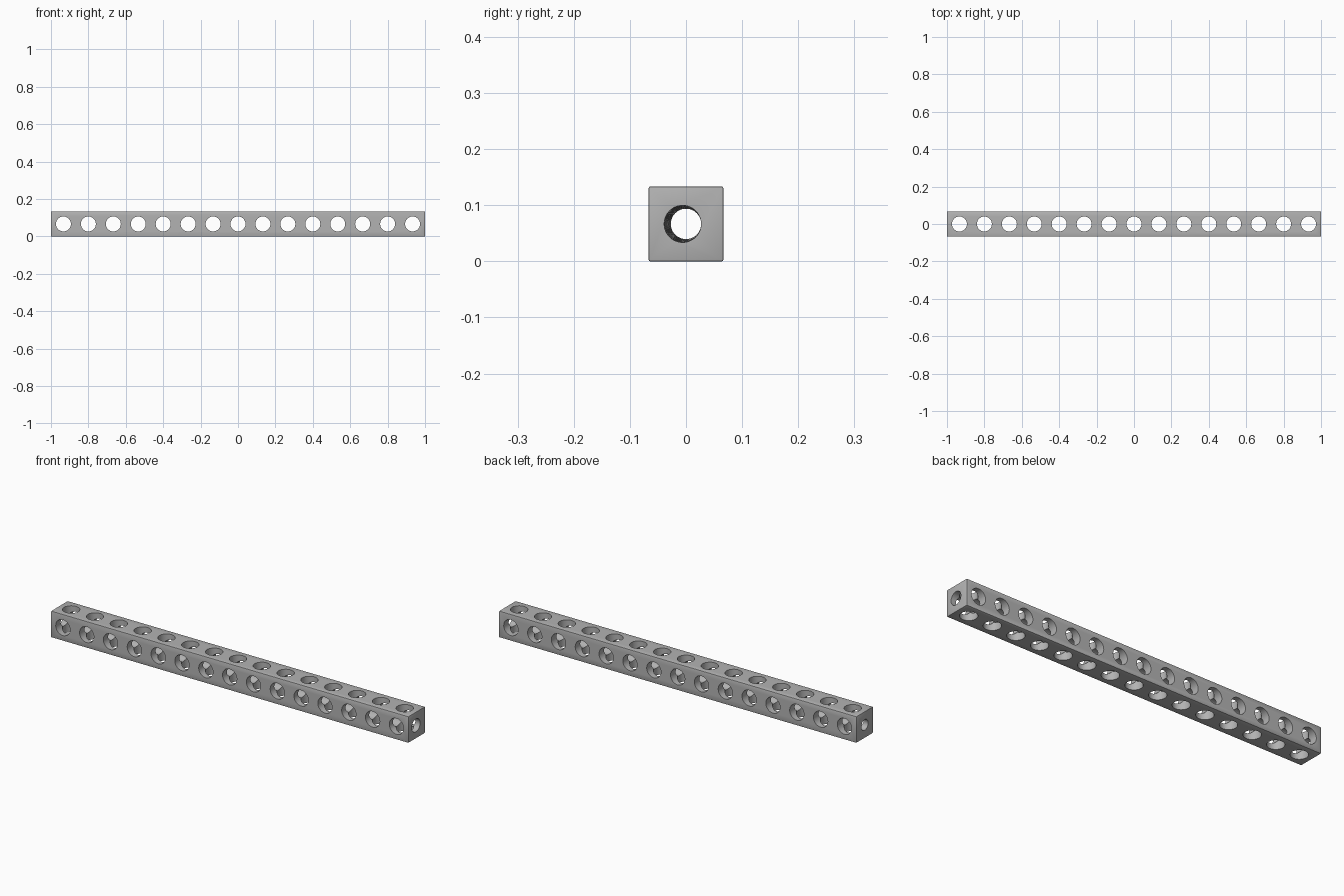
import bpy, bmesh, math
from mathutils import Matrix, Vector

default = bpy.data.objects.get("Cube")
if default:
    bpy.data.objects.remove(default, do_unlink=True)

HOLES = 15
PITCH = 2 / HOLES          # the beam is a row of cubic cells
HALF = PITCH / 2
HOLE_RADIUS = 0.04

grey = bpy.data.materials.new("mid grey")
grey.use_nodes = True
colour = (0.45, 0.45, 0.45, 1)
grey.diffuse_color = colour
grey.node_tree.nodes["Principled BSDF"].inputs["Base Color"].default_value = colour


def make_object(name, bm):
    mesh = bpy.data.meshes.new(name)
    bm.to_mesh(mesh)
    bm.free()
    mesh.materials.append(grey)
    obj = bpy.data.objects.new(name, mesh)
    bpy.context.collection.objects.link(obj)
    return obj


def hole_row(name, axis):
    """One straight cutter per cell, running along y or z."""
    bm = bmesh.new()
    for i in range(HOLES):
        x = (i - (HOLES - 1) / 2) * PITCH
        place = Matrix.Translation((x, 0, HALF)) @ Matrix.Rotation(
            math.pi / 2 if axis == "y" else 0, 4, "X")
        bmesh.ops.create_cone(bm, cap_ends=True, segments=48, radius1=HOLE_RADIUS,
                              radius2=HOLE_RADIUS, depth=2 * PITCH, matrix=place)
    return make_object(name, bm)


def long_bore(name):
    """Slightly tapered, skewed bore through the full length."""
    bm = bmesh.new()
    place = Matrix.Translation((0, 0, HALF)) @ Matrix.Rotation(math.pi / 2, 4, "Y")
    bmesh.ops.create_cone(bm, cap_ends=True, segments=48, radius1=0.027,
                          radius2=0.033, depth=2.02, matrix=place)
    for v in bm.verts:
        if v.co.x > 0:
            v.co += Vector((0, -0.006, 0))
    return make_object(name, bm)


# Square beam with softened edges
bm = bmesh.new()
bmesh.ops.create_cube(bm, size=1, matrix=Matrix.Translation((0, 0, HALF))
                      @ Matrix.Diagonal((2, PITCH, PITCH, 1)))
bmesh.ops.bevel(bm, geom=bm.edges[:], offset=0.003, segments=2,
                profile=0.5, affect="EDGES")
beam = make_object("perforated_beam", bm)

# Drill the holes
cutters = [hole_row("side_hole_cutter", "y"), hole_row("top_hole_cutter", "z"),
           long_bore("bore_cutter")]
bpy.context.view_layer.objects.active = beam
beam.select_set(True)
for cutter in cutters:
    cutter.hide_render = True
    mod = beam.modifiers.new(cutter.name, "BOOLEAN")
    mod.operation = "DIFFERENCE"
    mod.solver = "EXACT"
    mod.object = cutter
    bpy.ops.object.modifier_apply(modifier=mod.name)
    bpy.data.objects.remove(cutter, do_unlink=True)

# Smooth hole walls, crisp rims
bpy.ops.object.select_all(action="DESELECT")
beam.select_set(True)
bpy.ops.object.shade_smooth_by_angle(angle=math.radians(30))
